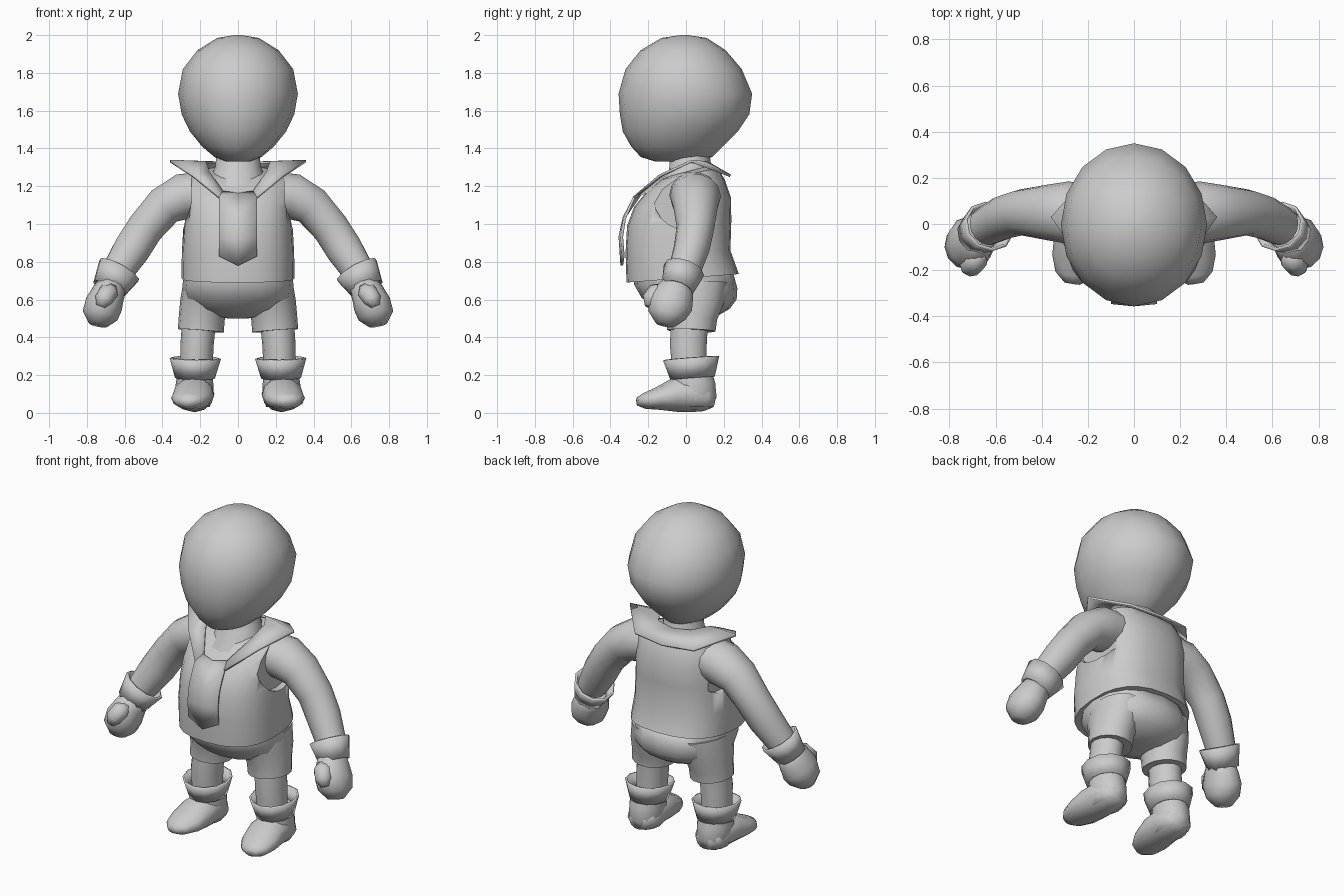
import bpy, math
from mathutils import Vector

cube = bpy.data.objects.get("Cube")
if cube:
    bpy.data.objects.remove(cube, do_unlink=True)

grey = bpy.data.materials.new("plain grey")
grey.use_nodes = True
grey.diffuse_color = (0.6, 0.6, 0.6, 1)
grey.node_tree.nodes["Principled BSDF"].inputs["Base Color"].default_value = grey.diffuse_color


def add_object(name, verts, faces, mirror=False, thick=0, angle=45):
    mesh = bpy.data.meshes.new(name)
    mesh.from_pydata(verts, [], faces)
    mesh.materials.append(grey)
    obj = bpy.data.objects.new(name, mesh)
    bpy.context.collection.objects.link(obj)
    bpy.ops.object.select_all(action="DESELECT")
    obj.select_set(True)
    bpy.context.view_layer.objects.active = obj
    bpy.ops.object.mode_set(mode="EDIT")
    bpy.ops.mesh.select_all(action="SELECT")
    bpy.ops.mesh.normals_make_consistent(inside=False)
    bpy.ops.object.mode_set(mode="OBJECT")
    if mirror:
        mod = obj.modifiers.new("mirror", "MIRROR")
        mod.merge_threshold = 0.0005
    if thick:
        mod = obj.modifiers.new("thickness", "SOLIDIFY")
        mod.thickness = thick
        mod.offset = 0
    bpy.ops.object.shade_smooth_by_angle(angle=math.radians(angle))
    return obj


def skin(name, rings, caps=True, **kw):
    """Bridge equal rings of points into a tube."""
    n = len(rings[0])
    verts = [p for ring in rings for p in ring]
    faces = [(i * n + j, i * n + (j + 1) % n, (i + 1) * n + (j + 1) % n, (i + 1) * n + j)
             for i in range(len(rings) - 1) for j in range(n)]
    if caps:
        faces += [tuple(range(n)), tuple(range(len(verts) - n, len(verts)))]
    return add_object(name, verts, faces, **kw)


def unit_ring(n, power):
    for j in range(n):
        a = 2 * math.pi * j / n
        c, s = math.cos(a), math.sin(a)
        yield (math.copysign(abs(c) ** power, c), math.copysign(abs(s) ** power, s))


def stack(name, levels, n=16, power=1, **kw):
    """Upright form; level = front z, back z, front y, back y, half width."""
    rings = []
    for zf, zb, yf, yb, rx in levels:
        rings.append([Vector((rx * c, (yf + yb) / 2 + s * (yb - yf) / 2,
                              (zf + zb) / 2 + s * (zb - zf) / 2))
                      for c, s in unit_ring(n, power)])
    return skin(name, rings, **kw)


def limb(name, sections, axis, n=14, **kw):
    """Mirrored tube along a path; section = x, y, z, radius on axis, other radius."""
    pts = [Vector(s[:3]) for s in sections]
    rings = []
    for i, (p, sec) in enumerate(zip(pts, sections)):
        t = (pts[min(i + 1, len(pts) - 1)] - pts[max(i - 1, 0)]).normalized()
        u = Vector(axis)
        u = (u - t * u.dot(t)).normalized()
        v = t.cross(u)
        rings.append([p + u * c * sec[3] + v * s * sec[4] for c, s in unit_ring(n, 1)])
    return skin(name, rings, mirror=True, **kw)


X, Y = (1, 0, 0), (0, 1, 0)

# Egg-shaped head and neck
stack("head", [
    (2.0, 2.0, -.03, .01, .02), (1.985, 1.985, -.13, .11, .11),
    (1.92, 1.92, -.24, .21, .215), (1.82, 1.82, -.32, .295, .292),
    (1.69, 1.69, -.357, .35, .317), (1.58, 1.58, -.35, .335, .298),
    (1.49, 1.49, -.335, .275, .255), (1.41, 1.41, -.29, .195, .19),
    (1.355, 1.355, -.24, .14, .125), (1.33, 1.33, -.16, .06, .06)], angle=70)
stack("neck", [(1.1, 1.1, -.2, .15, .17), (1.2, 1.28, -.18, .15, .15),
               (1.28, 1.33, -.09, .13, .12), (1.42, 1.42, -.08, .12, .11)])

# Sleeveless top with cut armholes
vest = stack("vest", [
    (.69, .735, -.315, .28, .30), (.85, .86, -.32, .235, .297),
    (.99, 1.02, -.312, .24, .288), (1.09, 1.14, -.275, .238, .282),
    (1.17, 1.235, -.21, .205, .277), (1.235, 1.295, -.13, .17, .25),
    (1.25, 1.31, -.1, .13, .15)], n=24, power=.8)
cutter = limb("armhole_cutter", [(.245, .02, 1.13, .19, .165), (.5, .02, 1.13, .19, .165)], Y, n=20)
cutter.hide_render = True
cutter.hide_set(True)
cut = vest.modifiers.new("armholes", "BOOLEAN")
cut.operation = "DIFFERENCE"
cut.object = cutter

# Shawl collar: pairs of inner and outer edge points, mirrored
inner = [(0, .13, 1.315), (.11, .11, 1.325), (.17, .01, 1.325), (.15, -.1, 1.27), (.08, -.215, 1.17)]
outer = [(0, .235, 1.255), (.2, .21, 1.265), (.36, .03, 1.333), (.24, -.14, 1.255), (.1, -.275, 1.14)]
k = len(inner)
add_object("collar", inner + outer,
           [(i, i + 1, k + i + 1, k + i) for i in range(k - 1)], mirror=True, thick=.014, angle=50)

# Pointed front panel hanging from the collar
edge = [(.1, -.275, 1.14), (.1, -.325, 1.03), (.1, -.34, .93), (.1, -.332, .83)]
middle = [(0, -.24, 1.16), (0, -.33, 1.03), (0, -.35, .93), (0, -.34, .78)]
k = len(edge)
faces = [(i, i + 1, k + i + 1, k + i) for i in range(k - 1)]
faces.append((0, k, 2 * k))
add_object("front_panel", edge + middle + [(.08, -.22, 1.17)], faces,
           mirror=True, thick=.014, angle=50)

# Arms
limb("arm", [(.19, .04, 1.16, .13, .12), (.29, .05, 1.145, .135, .125),
             (.39, .05, 1.095, .118, .108), (.49, .05, .98, .1, .1),
             (.56, .03, .87, .095, .1), (.64, -.01, .745, .085, .085)], Y)

# Flared glove cuffs
limb("glove_cuff", [(.628, -.01, .757, .105, .115), (.685, -.045, .655, .08, .085)],
     Y, n=10, caps=False, thick=.014)

# Mitten hands and thumbs
limb("hand", [(.655, -.03, .69, .075, .075), (.685, -.06, .635, .105, .088),
              (.71, -.085, .575, .122, .1), (.73, -.1, .515, .1, .095),
              (.74, -.11, .465, .05, .05)], Y, n=12, angle=75)
limb("thumb", [(.665, -.12, .66, .03, .03), (.685, -.155, .64, .055, .05),
               (.712, -.185, .6, .05, .048), (.728, -.195, .565, .025, .025)], X, n=8, angle=75)

# Shorts: seat and two short legs
stack("shorts_seat", [
    (.74, .74, -.27, .25, .285), (.68, .66, -.275, .272, .295),
    (.61, .6, -.235, .268, .285), (.55, .55, -.17, .23, .23),
    (.51, .51, -.09, .16, .13), (.5, .5, -.04, .1, .05)], power=.9, angle=75)
limb("shorts_leg", [(.17, .03, .68, .12, .19), (.182, .035, .58, .125, .165),
                    (.192, .03, .5, .122, .135), (.197, .028, .435, .122, .128)], X, n=16)

# Lower legs
limb("lower_leg", [(.205, .02, .5, .09, .1), (.217, .012, .36, .088, .1),
                   (.222, .02, .18, .085, .09)], X)

# Boots: flared cuff, ankle and foot
limb("boot_cuff", [(.226, .027, .29, .13, .143), (.228, .035, .185, .1, .112)],
     X, n=12, caps=False, thick=.012)
limb("boot_ankle", [(.228, .035, .23, .09, .1), (.23, .04, .15, .1, .118),
                    (.23, .045, .08, .098, .12), (.23, .045, .03, .08, .1)], X, angle=75)
limb("boot_foot", [(.222, .15, .07, .05, .04), (.226, .11, .075, .09, .068),
                   (.23, .03, .1, .105, .097), (.236, -.06, .095, .11, .09),
                   (.248, -.15, .075, .108, .06), (.262, -.22, .063, .08, .042),
                   (.268, -.258, .06, .035, .022)], X, n=12, angle=75)
